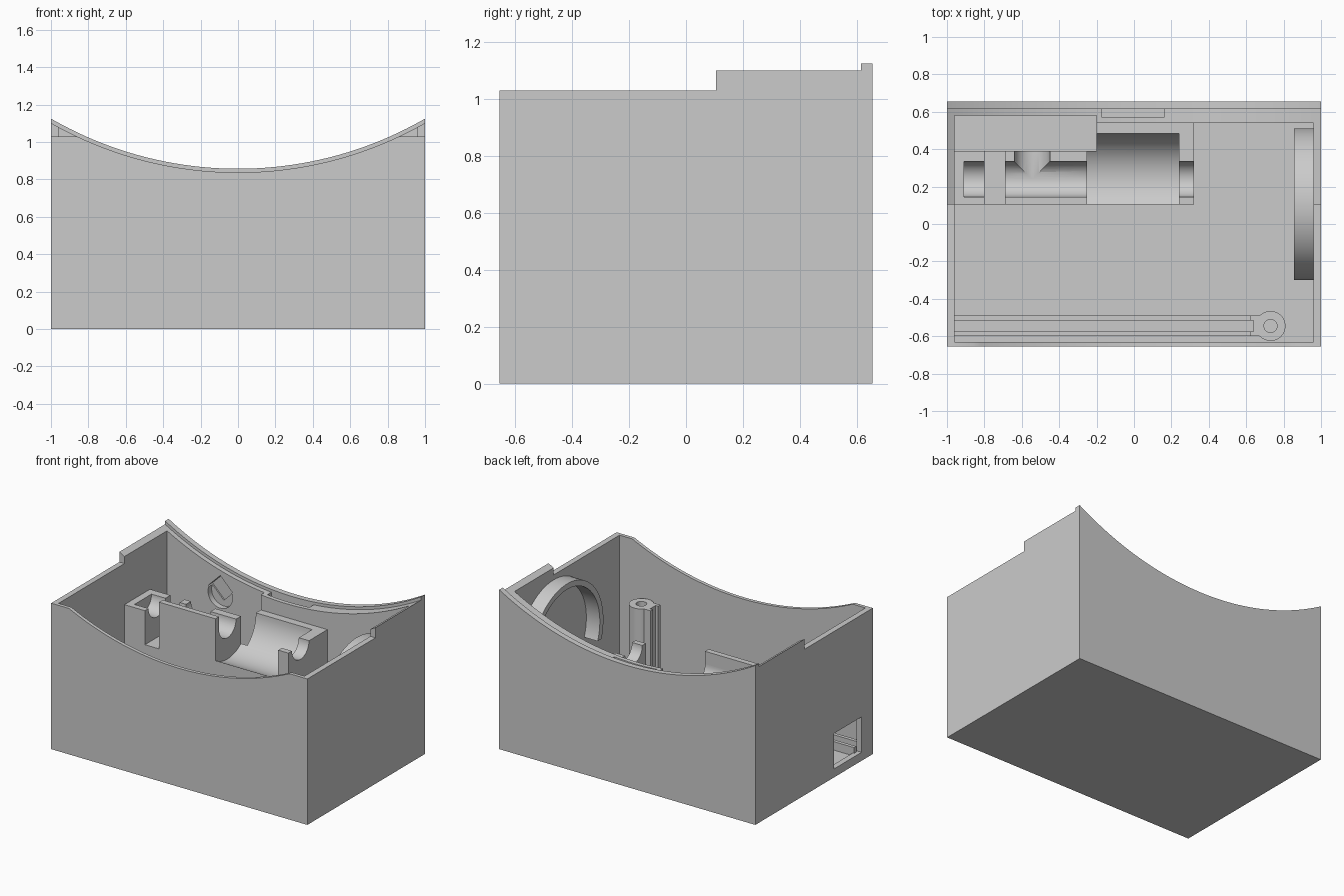
import bpy, math
from mathutils import Matrix

if "Cube" in bpy.data.objects:
    bpy.data.objects.remove(bpy.data.objects["Cube"], do_unlink=True)

grey = bpy.data.materials.new("light_grey")
grey.use_nodes = True
colour = (0.6, 0.6, 0.6, 1)
grey.diffuse_color = colour
grey.node_tree.nodes["Principled BSDF"].inputs["Base Color"].default_value = colour


def box(name, x, y, z):
    bpy.ops.mesh.primitive_cube_add(size=1)
    ob = bpy.context.object
    ob.name = name
    size = Matrix.Diagonal((x[1] - x[0], y[1] - y[0], z[1] - z[0], 1))
    ob.data.transform(Matrix.Translation((sum(x) / 2, sum(y) / 2, sum(z) / 2)) @ size)
    ob.data.materials.append(grey)
    return ob


def cylinder(name, axis, radius, a, b, span, sides=64):
    """Cylinder along an axis; a and b are its centre on the other two axes."""
    bpy.ops.mesh.primitive_cylinder_add(vertices=sides, radius=radius, depth=span[1] - span[0])
    ob = bpy.context.object
    ob.name = name
    mid = sum(span) / 2
    turn = {"X": Matrix.Rotation(math.pi / 2, 4, "Y"),
            "Y": Matrix.Rotation(math.pi / 2, 4, "X"), "Z": Matrix()}[axis]
    place = {"X": (mid, a, b), "Y": (a, mid, b), "Z": (a, b, mid)}[axis]
    ob.data.transform(Matrix.Translation(place) @ turn)
    ob.data.materials.append(grey)
    return ob


def cut(target, *cutters):
    for c in cutters:
        mod = target.modifiers.new("cut", "BOOLEAN")
        mod.operation, mod.solver, mod.object = "DIFFERENCE", "EXACT", c
        bpy.context.view_layer.objects.active = target
        bpy.ops.object.modifier_apply(modifier=mod.name)
        bpy.data.objects.remove(c, do_unlink=True)
    return target


AXIS_Z = 0.74      # height of the pipe centre lines
PIPE = 0.095       # pipe radius
TEE_X = -0.545     # side branch position
ARC_Z = 2.857      # centre of the curved rim
FLOOR = 0.04

# Open case with a curved back rim, ledge and side window
case = box("case", (-1, 1), (-0.655, 0.655), (0, 1.125))
tip = box("tip", (-0.067, 0.067), (-0.05, 0.05), (-0.067, 0.067))
tip.data.transform(Matrix.Translation((TEE_X, 0.58, AXIS_Z + 0.04)) @ Matrix.Rotation(math.pi / 4, 4, "Y"))
cut(case,
    box("cavity", (-0.96, 0.96), (-0.63, 0.54), (FLOOR, 2)),
    box("pocket", (-0.96, -0.2), (0.3, 0.58), (FLOOR, 2)),
    cylinder("rim_arc", "Y", 2.0, 0, ARC_Z, (-1, 1), 256),
    cylinder("ledge_arc", "Y", 2.02, 0, ARC_Z, (-1, 0.615), 256),
    box("front_lowering", (-2, 2), (-1, 0.105), (1.03, 2)),
    box("latch_notch", (-0.17, 0.16), (0.57, 0.615), (0.79, 2)),
    box("window", (-1.1, -0.9), (-0.53, -0.22), (0.06, 0.31)),
    cylinder("branch_hole", "Y", PIPE, TEE_X, AXIS_Z, (0.5, 0.62)),
    tip)

# Pipe cradle block with tee channel, slot and wide motor bed
cradle = box("pipe_cradle", (-0.97, 0.32), (0.105, 0.55), (0.02, AXIS_Z))
cut(cradle,
    box("rear_pocket", (-1.1, -0.2), (0.39, 0.7), (-1, 2)),
    cylinder("pipe_channel", "X", PIPE, 0.24, AXIS_Z, (-0.91, 0.5)),
    cylinder("motor_bed", "X", 0.245, 0.24, AXIS_Z, (-0.25, 0.24)),
    box("clip_slot", (-0.8, -0.69), (0, 0.5), (0.5, 2)),
    cylinder("branch_channel", "Y", PIPE, TEE_X, AXIS_Z, (0.24, 0.5)))
box("cradle_front_plate", (-0.69, -0.25), (0.105, 0.145), (AXIS_Z - 0.02, 0.83))

# Split ring on the side wall
ring = cylinder("speaker_ring", "X", 0.405, 0.105, 0.59, (0.855, 0.97), 96)
cut(ring,
    cylinder("ring_bore", "X", 0.365, 0.105, 0.59, (0.5, 1.5), 96),
    box("ring_gap", (0.5, 1.5), (-0.5, 0), (0.3, 0.46)))

# Screw post with an upright board guide
post = cylinder("screw_post", "Z", 0.08, 0.73, -0.545, (0.02, 0.64), 48)
cut(post, cylinder("screw_hole", "Z", 0.035, 0.73, -0.545, (0.2, 1), 32))
guide = box("board_guide", (0.62, 0.67), (-0.6, -0.49), (0.02, 0.64))
cut(guide, box("guide_groove", (0.5, 0.64), (-0.575, -0.515), (0, 1)))

# Pair of floor rails that hold the board
for name, y in (("front_rail", (-0.6, -0.575)), ("rear_rail", (-0.515, -0.49))):
    box(name, (-0.97, 0.63), y, (0.02, 0.1))

for ob in (case, cradle, ring, post):
    bpy.ops.object.select_all(action="DESELECT")
    ob.select_set(True)
    bpy.context.view_layer.objects.active = ob
    bpy.ops.object.shade_smooth_by_angle(angle=math.radians(30))
